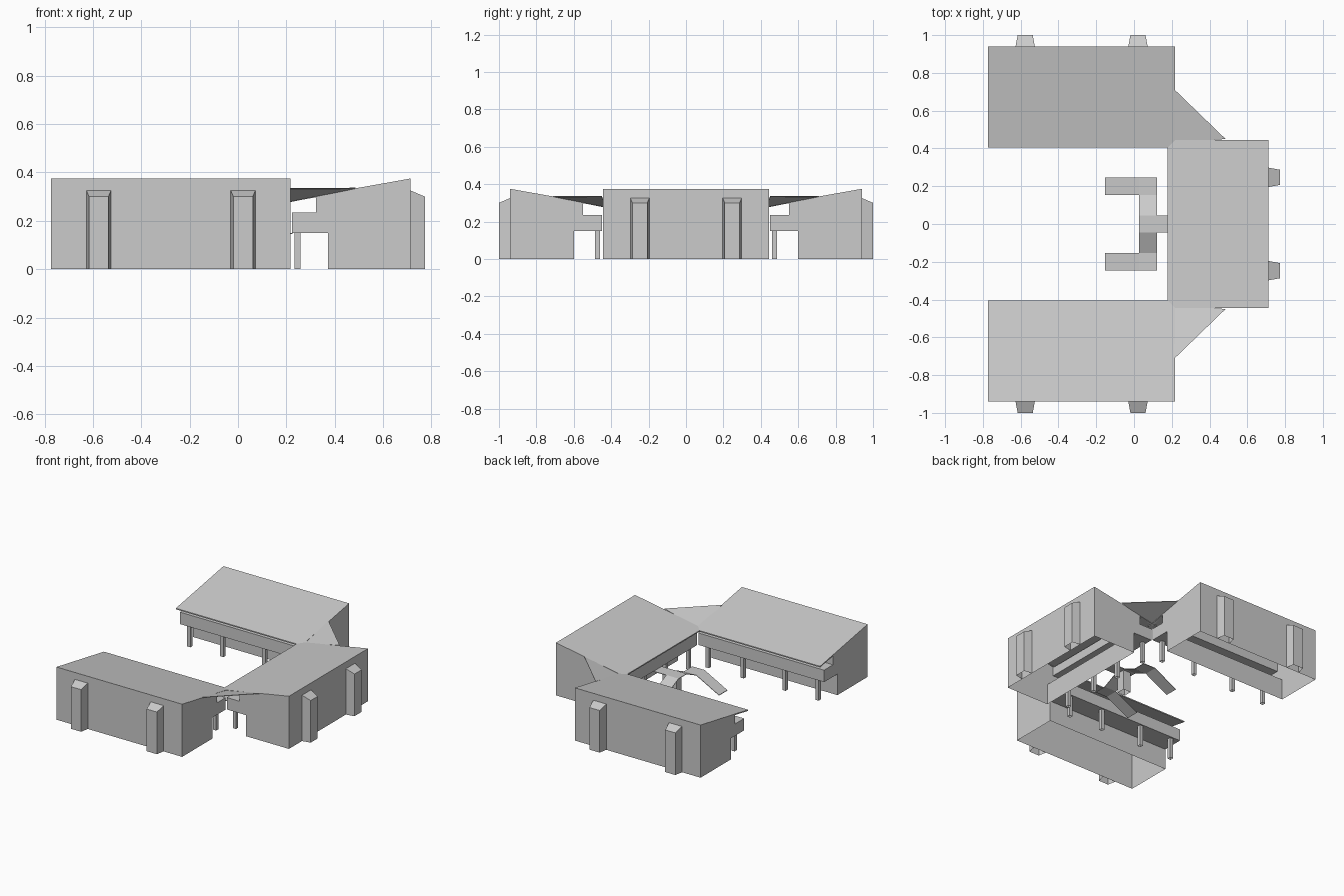
import bpy
import bmesh
from mathutils import Vector

if "Cube" in bpy.data.objects:
    bpy.data.objects.remove(bpy.data.objects["Cube"])

grey = bpy.data.materials.new("plain_grey")
grey.use_nodes = True
grey.diffuse_color = (0.6, 0.6, 0.6, 1)
grey.node_tree.nodes["Principled BSDF"].inputs["Base Color"].default_value = (0.6, 0.6, 0.6, 1)


def loft(name, first, last):
    """Shell between two matching outlines, left open where it meets the ground."""
    bm = bmesh.new()
    a = [bm.verts.new(p) for p in first]
    b = [bm.verts.new(p) for p in last]
    loops = [a, b] + [(a[i - 1], a[i], b[i], b[i - 1]) for i in range(len(a))]
    for loop in loops:
        if any(v.co.z > 0.001 for v in loop):
            bm.faces.new(loop)
    bmesh.ops.recalc_face_normals(bm, faces=bm.faces)
    mesh = bpy.data.meshes.new(name)
    bm.to_mesh(mesh)
    bm.free()
    mesh.materials.append(grey)
    bpy.context.collection.objects.link(bpy.data.objects.new(name, mesh))


def prism(name, points, sweep):
    loft(name, points, [Vector(p) + Vector(sweep) for p in points])


def column(name, x, y, half, height):
    square = [(x + u * half, y + v * half, 0) for u, v in ((-1, -1), (1, -1), (1, 1), (-1, 1))]
    prism(name, square, (0, 0, height))


def roof(d):
    return 0.375 - 0.178 * d


# Wing section: distance inward from the outer wall, height
section = [(0, 0), (0.34, 0), (0.34, 0.15), (0.49, 0.15), (0.49, 0.235), (0.39, 0.235),
           (0.39, roof(0.39) - 0.008), (0.535, roof(0.535) - 0.008), (0.535, roof(0.535)), (0, roof(0))]


def buttress(name, place, centre):
    """Tapered pier with a sloping cap; place maps (along, out, z) to the model."""
    rings = [[place(centre + s * half, out, z) for s, z in ((-1, 0), (1, 0), (1, top), (-1, top))]
             for out, half, top in ((0, 0.051, 0.326), (0.06, 0.04, 0.3))]
    loft(name, *rings)


def wing(name, place, start, end, piers, posts):
    loft(name + "_wing", [place(start, -d, z) for d, z in section],
         [place(end, -d, z) for d, z in section])
    for c in piers:
        buttress(name + "_buttress", place, c)
    # Slim square posts under the gallery edge
    for c in posts:
        x, y, _ = place(c, -0.467, 0)
        column(name + "_post", x, y, 0.0125, 0.15)


wing("east", lambda a, o, z: (0.713 + o, a, z), -0.445, 0.445,
     (-0.247, 0.247), (-0.38, -0.12, 0.12, 0.38))

thin = (0, 0, -0.004)
high, middle = 0.15, 0.1
for side, label in ((-1, "front"), (1, "back")):
    wing(label, lambda a, o, z: (a, side * (0.94 + o), z), -0.773, 0.218,
         (-0.576, 0.021), (-0.71, -0.45, -0.12, 0.155))

    # Sloping roof infill across the corner
    corner = [(0.214, side * 0.712, 0.336), (0.485, side * 0.45, 0.337), (0.2, side * 0.43, 0.278)]
    prism(label + "_corner_roof", corner, thin)

    # Folded ramp: slope outward, turn on a flat landing, slope to the ground
    y0, y1, y2 = (side * v for v in (0.045, 0.153, 0.247))
    prism(label + "_upper_ramp", [(0.027, y0, high), (0.123, y0, high),
                                  (0.123, y1, middle), (0.027, y1, middle)], thin)
    prism(label + "_ramp_landing", [(0.027, y1, middle), (0.123, y1, middle),
                                    (0.123, y2, middle), (0.027, y2, middle)], thin)
    prism(label + "_lower_ramp", [(0.027, y1, middle), (0.027, y2, middle),
                                  (-0.153, y2, 0.005), (-0.153, y1, 0.005)], thin)

# Bridge from the gallery to the head of the ramps, on a pier
prism("ramp_bridge", [(0.027, -0.045, high), (0.225, -0.045, high),
                      (0.225, 0.045, high), (0.027, 0.045, high)], thin)
column("bridge_pier", 0.085, 0, 0.03, high)
